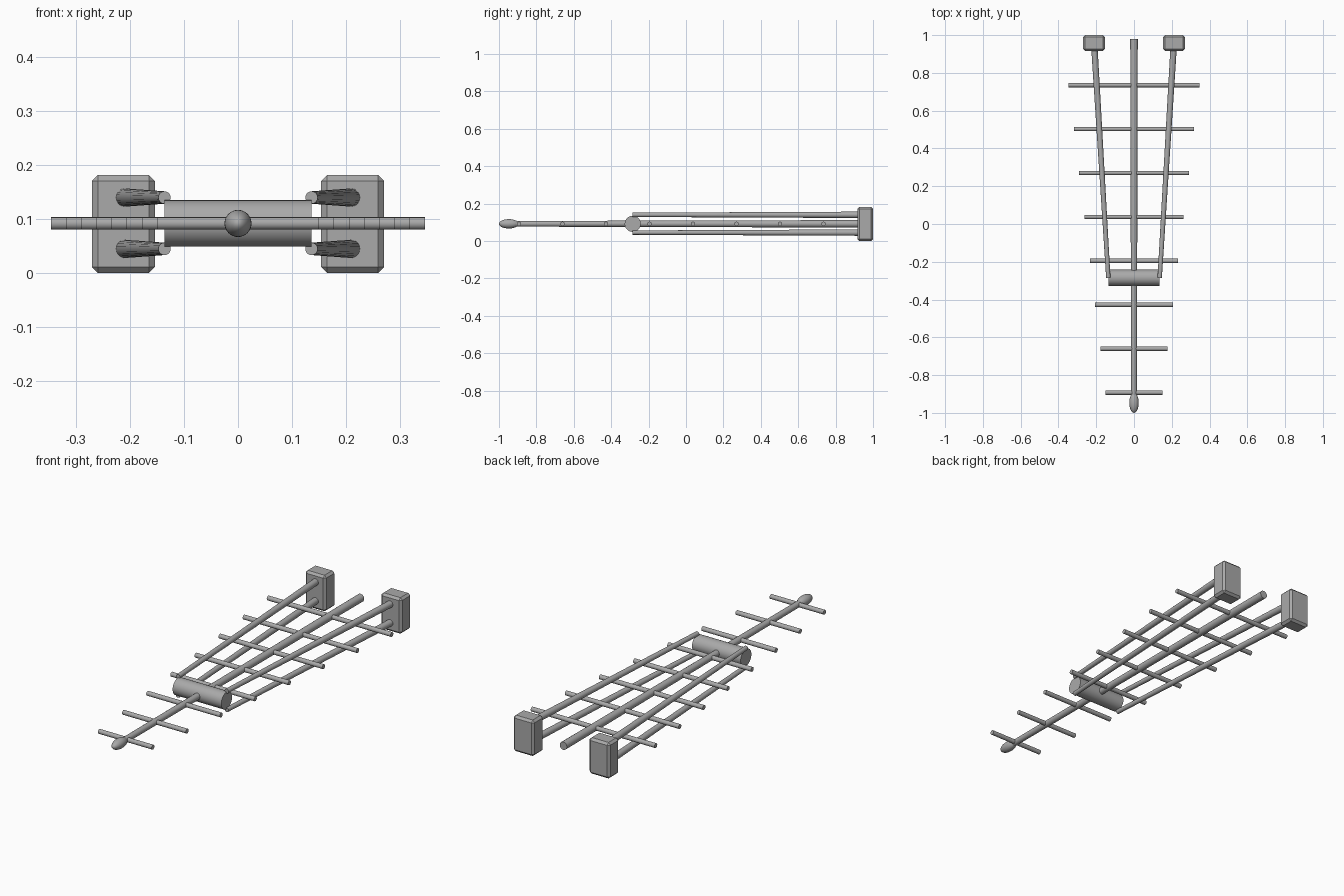
import bpy
from mathutils import Vector
from math import radians

cube = bpy.data.objects.get("Cube")
if cube:
    bpy.data.objects.remove(cube, do_unlink=True)

grey = bpy.data.materials.new("metal grey")
grey.use_nodes = True
colour = (0.4, 0.4, 0.4, 1)
grey.diffuse_color = colour
grey.node_tree.nodes["Principled BSDF"].inputs["Base Color"].default_value = colour

MID = 0.092  # height of the boom axis


def finish(name, smooth=True):
    ob = bpy.context.object
    ob.name = name
    ob.data.materials.append(grey)
    if smooth:
        bpy.ops.object.shade_smooth_by_angle(angle=radians(35))
    return ob


def rod(name, start, end, r1, r2, sides=24):
    a, b = Vector(start), Vector(end)
    turn = (b - a).to_track_quat('Z', 'Y').to_euler()
    bpy.ops.mesh.primitive_cone_add(vertices=sides, radius1=r1, radius2=r2,
                                    depth=(b - a).length,
                                    location=(a + b) / 2, rotation=turn)
    return finish(name)


# Tapered central boom with its rounded tip
rod("boom", (0, -0.95, MID), (0, 0.98, MID), 0.015, 0.02)
bpy.ops.mesh.primitive_uv_sphere_add(segments=32, ring_count=16, radius=1,
                                     location=(0, -0.947, MID),
                                     rotation=(radians(90), 0, 0))
bpy.context.object.scale = (0.025, 0.025, 0.053)
finish("boom_tip")

# Cross elements, longer toward the back
for i in range(8):
    y = -0.893 + i * 0.2326
    half = 0.15 + i * 0.028
    rod(f"element_{i + 1}", (-half, y, MID), (half, y, MID), 0.0115, 0.0115, 16)

# Drum across the boom
rod("cross_drum", (-0.136, -0.285, MID), (0.136, -0.285, MID), 0.043, 0.043, 32)

# Paired struts and end blocks on each side
for side, sx in (("left", 1), ("right", -1)):
    for level, z in (("upper", 0.14), ("lower", 0.045)):
        rod(f"{side}_{level}_strut", (sx * 0.136, -0.285, z),
            (sx * 0.21, 0.94, z), 0.0115, 0.017, 20)
    bpy.ops.mesh.primitive_cube_add(size=1, location=(sx * 0.212, 0.958, 0.091))
    block = bpy.context.object
    block.scale = (0.116, 0.084, 0.182)
    bpy.ops.object.transform_apply(location=False, rotation=False, scale=True)
    bevel = block.modifiers.new("chamfer", 'BEVEL')
    bevel.width = 0.011
    bevel.segments = 1
    finish(f"{side}_end_block", smooth=False)
